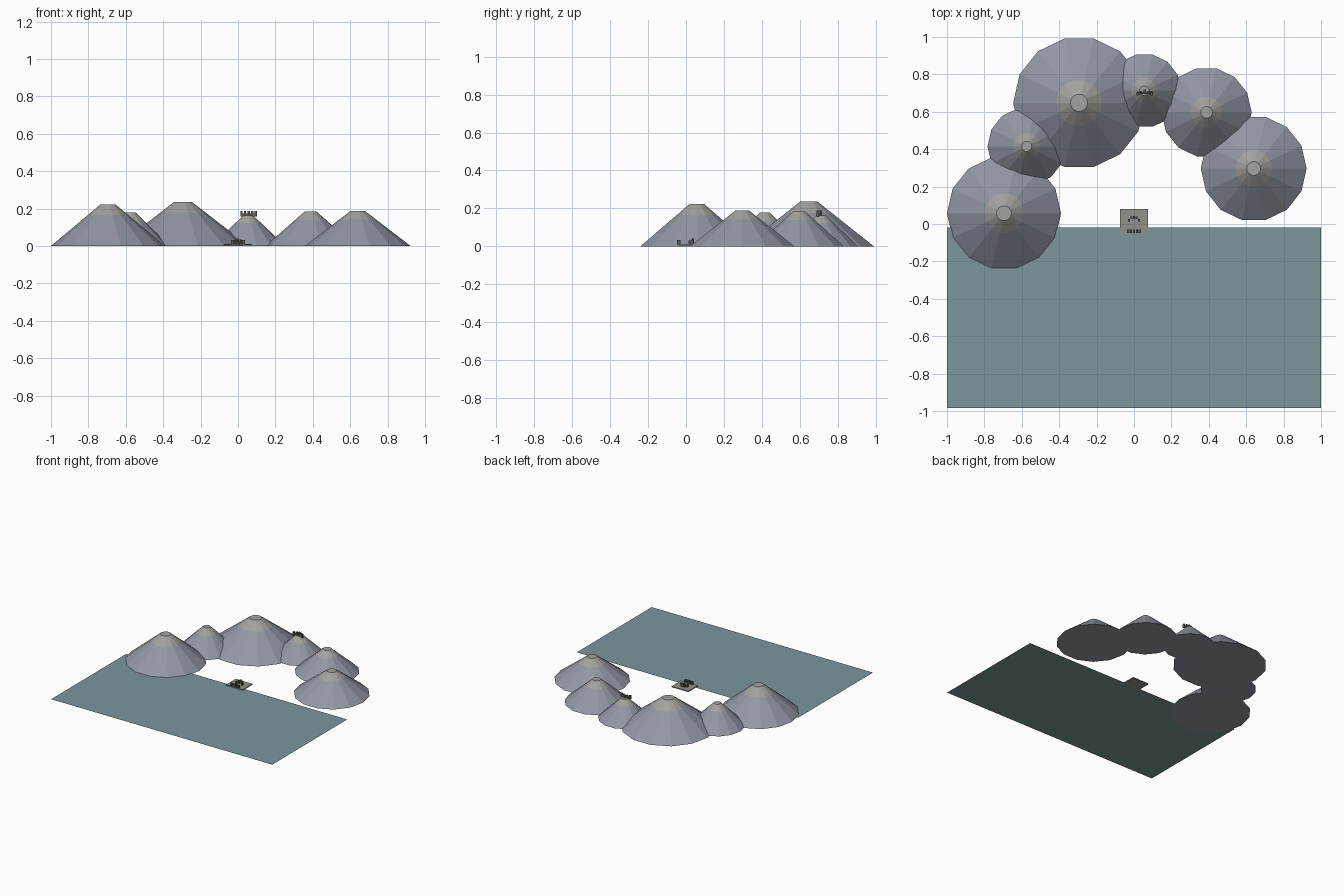
import bpy, bmesh, math

if "Cube" in bpy.data.objects:
    bpy.data.objects.remove(bpy.data.objects["Cube"])


def material(name, rgb):
    m = bpy.data.materials.new(name)
    m.diffuse_color = (*rgb, 1)
    m.use_nodes = True
    m.node_tree.nodes["Principled BSDF"].inputs["Base Color"].default_value = m.diffuse_color
    return m


ROCK = material("rock", (0.29, 0.31, 0.37))
PEAK = material("peak_rock", (0.37, 0.36, 0.34))
WATER = material("water", (0.20, 0.31, 0.33))
FLOOR = material("floor_stone", (0.30, 0.28, 0.25))
DARK = material("dark_stone", (0.10, 0.10, 0.09))


def finish(name, bm, *mats):
    mesh = bpy.data.meshes.new(name)
    bm.to_mesh(mesh)
    bm.free()
    for m in mats:
        mesh.materials.append(m)
    ob = bpy.data.objects.new(name, mesh)
    bpy.context.collection.objects.link(ob)
    return ob


def mountain(name, x, y, radius, height, sides=14):
    # 14-sided truncated cone with a paler cap
    bm = bmesh.new()
    top, cap = 0.132 * radius, 0.35 * radius
    cap_z = height * (radius - cap) / (radius - top)
    rings = []
    for r, z in ((radius, 0), (cap, cap_z), (top, height)):
        rings.append([bm.verts.new((x + r * math.cos(2 * math.pi * i / sides),
                                    y + r * math.sin(2 * math.pi * i / sides), z))
                      for i in range(sides)])
    for k in range(2):
        for i in range(sides):
            j = (i + 1) % sides
            f = bm.faces.new((rings[k][i], rings[k][j], rings[k + 1][j], rings[k + 1][i]))
            f.material_index = k
    bm.faces.new(rings[0][::-1])
    bm.faces.new(rings[2]).material_index = 1
    return finish(name, bm, ROCK, PEAK)


def block(name, x, y, z, sx, sy, sz, mat):
    # box standing on height z
    bm = bmesh.new()
    bmesh.ops.create_cube(bm, size=1)
    for v in bm.verts:
        v.co = (x + v.co.x * sx, y + v.co.y * sy, z + (v.co.z + 0.5) * sz)
    return finish(name, bm, mat)


# Ring of mountains around the bay
for i, (x, y, r, h) in enumerate((
        (-0.695, 0.057, 0.305, 0.222), (-0.574, 0.415, 0.209, 0.178),
        (-0.294, 0.648, 0.352, 0.236), (0.055, 0.713, 0.198, 0.163),
        (0.388, 0.597, 0.241, 0.184), (0.640, 0.297, 0.283, 0.188))):
    mountain(f"mountain_{i + 1}", x, y, r, h)

# Flat sheet of water
bm = bmesh.new()
bm.faces.new([bm.verts.new(p) for p in ((-1, -0.985, 0.004), (1, -0.985, 0.004),
                                        (1, -0.018, 0.004), (-1, -0.018, 0.004))])
finish("water", bm, WATER)

# Shore platform with a row of posts in front and a stepped arc behind
block("platform", 0, 0.017, 0.004, 0.152, 0.124, 0.007, FLOOR)
for i in range(-2, 3):
    block(f"front_post_{i + 3}", i * 0.0155, -0.038, 0.011, 0.012, 0.018, 0.022, DARK)
    block(f"arc_block_{i + 3}", i * 0.0135, 0.037 - 0.0045 * i * i, 0.011,
          0.012, 0.013, 0.029 - 0.005 * abs(i), DARK)

# Summit lookout: arc of posts with a beam on the fourth mountain
for i in range(-2, 3):
    block(f"summit_post_{i + 3}", 0.057 + i * 0.019, 0.695 + 0.004 * (2 - abs(i)) * 2, 0.158,
          0.012, 0.014, 0.030, DARK)
block("summit_beam", 0.057, 0.700, 0.164, 0.084, 0.012, 0.010, DARK)
